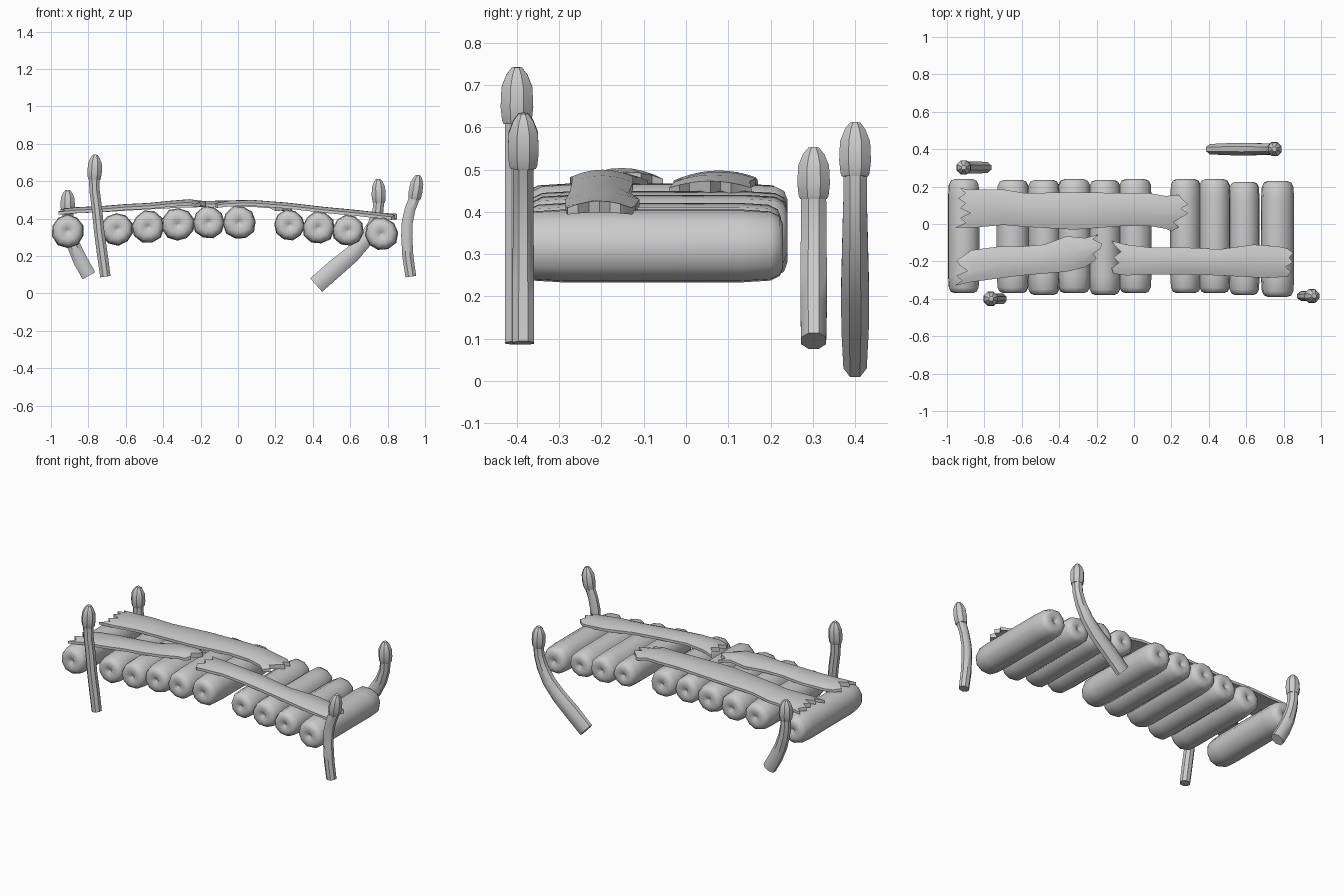
import bpy, math, random
from mathutils import Vector

random.seed(4)


def make(name, verts, faces, angle=40):
    me = bpy.data.meshes.new(name)
    me.from_pydata(verts, [], faces)
    ob = bpy.data.objects.new(name, me)
    bpy.context.collection.objects.link(ob)
    bpy.ops.object.select_all(action='DESELECT')
    ob.select_set(True)
    bpy.context.view_layer.objects.active = ob
    bpy.ops.object.mode_set(mode='EDIT')
    bpy.ops.mesh.select_all(action='SELECT')
    bpy.ops.mesh.normals_make_consistent(inside=False)
    bpy.ops.object.mode_set(mode='OBJECT')
    bpy.ops.object.shade_smooth_by_angle(angle=math.radians(angle))
    return ob


def skin(rings, caps=True):
    """Join rings of equal size into a closed tube."""
    n = len(rings[0])
    verts = [v for r in rings for v in r]
    faces = [(i * n + j, i * n + (j + 1) % n, (i + 1) * n + (j + 1) % n, (i + 1) * n + j)
             for i in range(len(rings) - 1) for j in range(n)]
    if caps:
        faces += [tuple(range(n)), tuple(range(len(verts) - n, len(verts)))]
    return verts, faces


# Bridge deck logs: rounded, slightly irregular, dimpled ends
def log(name, x, z, r, y0, y1, n=10):
    jit = [random.uniform(0.95, 1.05) for _ in range(n)]
    ends = [(0.014, 0.08), (0.003, 0.2), (0, 0.58), (0.008, 0.82), (0.03, 0.95), (0.10, 1.0)]
    prof = [(y0 + d, k) for d, k in ends] + [(y1 - d, k) for d, k in reversed(ends)]
    ph = random.uniform(0, 0.6)
    rings = [[(x + r * k * jit[j] * math.cos(ph + math.tau * j / n), y,
               z + r * k * jit[j] * math.sin(ph + math.tau * j / n)) for j in range(n)]
             for y, k in prof]
    make(name, *skin(rings), angle=60)


LOGS = [(-0.91, 0.335, 0.09, -0.37, 0.24), (-0.645, 0.345, 0.088, -0.37, 0.235),
        (-0.48, 0.355, 0.088, -0.38, 0.235), (-0.32, 0.37, 0.088, -0.37, 0.24),
        (-0.157, 0.38, 0.088, -0.38, 0.235), (0.007, 0.38, 0.09, -0.37, 0.24),
        (0.275, 0.365, 0.084, -0.37, 0.24), (0.43, 0.352, 0.086, -0.37, 0.24),
        (0.59, 0.337, 0.086, -0.38, 0.225), (0.767, 0.318, 0.091, -0.39, 0.23)]
for i, args in enumerate(LOGS):
    log(f"deck_log_{i + 1}", *args)


# Split planks: thin crowned strips with splintered ends
def plank(name, stations, left, right):
    n = len(left)
    top, bot = [], []
    m = len(stations)
    for i, (x, lo, hi, z) in enumerate(stations):
        for j in range(n):
            v = j / (n - 1)
            dx = left[j] if i == 0 else -right[j] if i == m - 1 else 0
            crown = 0.016 * (1 - (2 * v - 1) ** 2)
            y = lo + (hi - lo) * v
            top.append((x + dx, y, z + crown + 0.002))
            bot.append((x + dx, y, z - 0.014 + crown * 0.3))
    verts, o, faces = top + bot, m * n, []
    for i in range(m - 1):
        for j in range(n - 1):
            a, b, c, d = i * n + j, i * n + j + 1, (i + 1) * n + j + 1, (i + 1) * n + j
            faces += [(a, b, c, d), (o + d, o + c, o + b, o + a)]
    loop = ([j for j in range(n)] + [i * n + n - 1 for i in range(1, m)] +
            [(m - 1) * n + j for j in range(n - 2, -1, -1)] + [i * n for i in range(m - 2, 0, -1)])
    for a, b in zip(loop, loop[1:] + loop[:1]):
        faces.append((a, b, o + b, o + a))
    make(name, verts, faces, angle=45)


plank("back_plank",
      [(-0.96, -0.02, 0.19, 0.438), (-0.86, -0.02, 0.185, 0.443), (-0.70, -0.005, 0.185, 0.45),
       (-0.58, -0.015, 0.165, 0.458), (-0.32, -0.03, 0.17, 0.472), (-0.05, -0.01, 0.165, 0.48),
       (0.08, -0.01, 0.165, 0.477), (0.17, -0.025, 0.15, 0.47), (0.30, -0.04, 0.155, 0.455)],
      [0.0, 0.06, 0.03, 0.085, 0.03, 0.06, 0.02, 0.06, 0.03],
      [0.10, 0.06, 0.09, 0.05, 0.01, 0.05, 0.01, 0.04, 0.06])
plank("front_left_plank",
      [(-0.96, -0.33, -0.17, 0.435), (-0.87, -0.31, -0.14, 0.443), (-0.72, -0.29, -0.12, 0.45),
       (-0.60, -0.275, -0.12, 0.46), (-0.48, -0.265, -0.11, 0.466), (-0.36, -0.255, -0.065, 0.478),
       (-0.26, -0.23, -0.075, 0.486), (-0.17, -0.21, -0.055, 0.476)],
      [0.0, 0.04, 0.01, 0.07, 0.03, 0.01, 0.05],
      [0.06, 0.03, 0.05, 0.01, 0.0, 0.05, 0.02])
plank("front_right_plank",
      [(-0.13, -0.265, -0.09, 0.472), (-0.04, -0.275, -0.11, 0.48), (0.08, -0.27, -0.125, 0.482),
       (0.26, -0.27, -0.125, 0.468), (0.46, -0.275, -0.135, 0.445), (0.64, -0.285, -0.11, 0.428),
       (0.77, -0.285, -0.12, 0.413), (0.85, -0.28, -0.13, 0.408)],
      [0.02, 0.01, 0.05, 0.02, 0.06, 0.03, 0.01],
      [0.03, 0.01, 0.04, 0.0, 0.02, 0.0, 0.03])


# Bent posts in the xz plane, each with a bullet-shaped cap
def sweep(path, y, n=8):
    """Path of (x, z, in-plane radius, depth radius)."""
    P = [Vector((p[0], 0, p[1])) for p in path]
    rings = []
    for i, (x, z, ra, rb) in enumerate(path):
        t = (P[min(i + 1, len(P) - 1)] - P[max(i - 1, 0)]).normalized()
        s = Vector((t.z, 0, -t.x))
        rings.append([(x + s.x * ra * math.cos(a), y + rb * math.sin(a), z + s.z * ra * math.cos(a))
                      for a in [math.tau * (k + 0.5) / n for k in range(n)]])
    return skin(rings)


CAP = [(-0.008, 0.9), (0.0, 1.0), (0.03, 1.1), (0.075, 1.04), (0.103, 0.72), (0.12, 0.34)]


def post(name, y, path, tip, r):
    make(name, *sweep(path, y))
    (bx, bz), d = path[-1][:2], 0.12
    ux, uz = (tip[0] - bx) / d, (tip[1] - bz) / d
    cap = [(bx + ux * t, bz + uz * t, r * k, r * k) for t, k in CAP]
    make(name + "_cap", *sweep(cap, y), angle=30)


post("front_left_post", -0.40,
     [(-0.709, 0.09, 0.03, 0.03), (-0.724, 0.20, 0.031, 0.031), (-0.742, 0.33, 0.03, 0.031),
      (-0.755, 0.46, 0.03, 0.03), (-0.767, 0.55, 0.03, 0.03), (-0.768, 0.617, 0.031, 0.031)],
     (-0.763, 0.742), 0.038)
post("front_right_post", -0.385,
     [(0.924, 0.09, 0.031, 0.028), (0.908, 0.20, 0.032, 0.028), (0.902, 0.31, 0.032, 0.027),
      (0.905, 0.38, 0.032, 0.026), (0.920, 0.45, 0.031, 0.026), (0.944, 0.512, 0.031, 0.027)],
     (0.964, 0.633), 0.036)
post("back_left_post", 0.302,
     [(-0.797, 0.095, 0.042, 0.032), (-0.842, 0.175, 0.042, 0.034), (-0.878, 0.255, 0.038, 0.034),
      (-0.90, 0.33, 0.034, 0.033), (-0.91, 0.39, 0.032, 0.033), (-0.91, 0.438, 0.032, 0.032)],
     (-0.911, 0.553), 0.038)
post("back_right_post", 0.40,
     [(0.418, 0.045, 0.052, 0.03), (0.52, 0.135, 0.052, 0.035), (0.61, 0.21, 0.048, 0.036),
      (0.68, 0.285, 0.042, 0.034), (0.725, 0.365, 0.036, 0.032), (0.747, 0.43, 0.032, 0.03),
      (0.753, 0.492, 0.031, 0.03)],
     (0.75, 0.612), 0.037)
